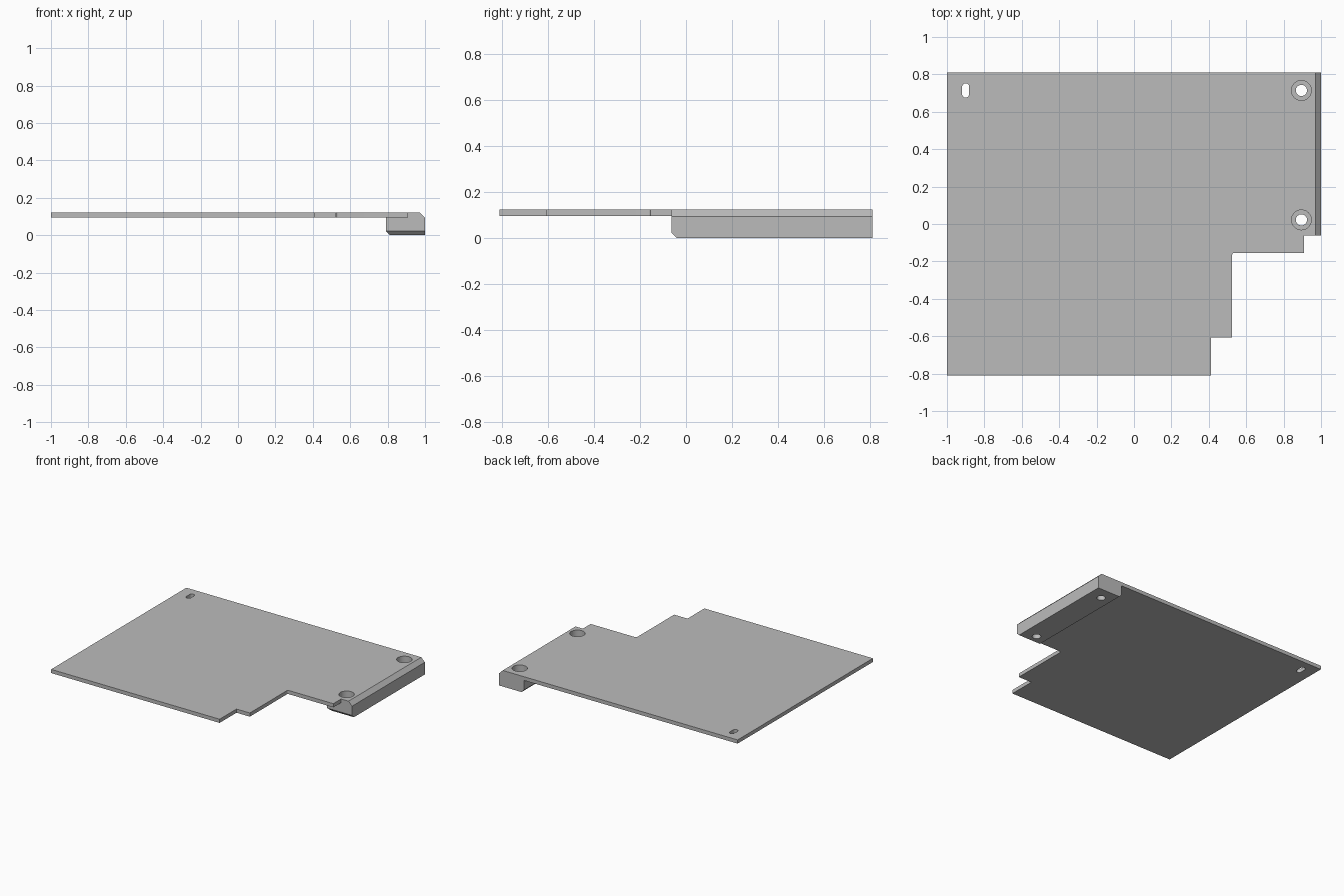
import bpy, bmesh, math
from mathutils import Vector

cube = bpy.data.objects.get("Cube")
if cube:
    bpy.data.objects.remove(cube, do_unlink=True)

TOP, UNDER = 0.122, 0.094      # plate top and underside
BACK, RAIL_FRONT = 0.81, -0.062

grey = bpy.data.materials.new("plain_grey")
grey.use_nodes = True
colour = (0.5, 0.5, 0.5, 1)
grey.diffuse_color = colour
grey.node_tree.nodes["Principled BSDF"].inputs["Base Color"].default_value = colour


def finish(bm, name):
    bmesh.ops.recalc_face_normals(bm, faces=bm.faces)
    mesh = bpy.data.meshes.new(name)
    bm.to_mesh(mesh)
    bm.free()
    mesh.materials.append(grey)
    obj = bpy.data.objects.new(name, mesh)
    bpy.context.collection.objects.link(obj)
    return obj


def prism(name, outline, z0, z1):
    """Extrude a flat outline from z0 up to z1."""
    bm = bmesh.new()
    face = bm.faces.new([bm.verts.new((x, y, z0)) for x, y in outline])
    up = bmesh.ops.extrude_face_region(bm, geom=[face])["geom"]
    bmesh.ops.translate(bm, vec=(0, 0, z1 - z0),
                        verts=[v for v in up if isinstance(v, bmesh.types.BMVert)])
    return finish(bm, name)


def arc(cx, cy, r, start, end, steps):
    angles = [math.radians(start + (end - start) * i / steps) for i in range(steps + 1)]
    return [(cx + r * math.cos(a), cy + r * math.sin(a)) for a in angles]


def chamfer(obj, point, normal):
    """Slice off everything beyond a plane and cap the cut."""
    bm = bmesh.new()
    bm.from_mesh(obj.data)
    cut = bmesh.ops.bisect_plane(bm, geom=bm.verts[:] + bm.edges[:] + bm.faces[:],
                                 plane_co=point, plane_no=Vector(normal).normalized(),
                                 clear_outer=True)["geom_cut"]
    bmesh.ops.holes_fill(bm, edges=[e for e in cut if isinstance(e, bmesh.types.BMEdge)])
    bmesh.ops.recalc_face_normals(bm, faces=bm.faces)
    bm.to_mesh(obj.data)
    bm.free()


def combine(target, tool, operation):
    mod = target.modifiers.new(operation.lower(), "BOOLEAN")
    mod.operation, mod.solver, mod.object = operation, "EXACT", tool
    bpy.context.view_layer.objects.active = target
    bpy.ops.object.modifier_apply(modifier=mod.name)
    bpy.data.objects.remove(tool, do_unlink=True)


# Stepped plate with one small inside fillet, reaching into the rail
outline = [(-1, -0.81), (0.413, -0.81), (0.413, -0.608), (0.525, -0.608)]
outline += arc(0.535, -0.165, 0.01, 180, 90, 6)
outline += [(0.908, -0.155), (0.908, BACK), (-1, BACK)]
plate = prism("mounting_plate", outline, UNDER, TOP)

# Edge rail, chamfered on its outer top, inner bottom and front bottom edges
rail = prism("edge_rail", [(0.79, RAIL_FRONT), (1, RAIL_FRONT), (1, BACK), (0.79, BACK)], 0, TOP)
chamfer(rail, (1, 0, TOP - 0.03), (1, 0, 1))
chamfer(rail, (0.79, 0, 0.022), (-1, 0, -1))
chamfer(rail, (0.9, RAIL_FRONT, 0.022), (0, -1, -1))
combine(plate, rail, "UNION")

# Counterbored screw holes through the rail
for y in (0.714, 0.022):
    for radius, floor in ((0.053, 0.04), (0.03, -0.1)):
        circle = arc(0.895, y, radius, 0, 360, 48)[:-1]
        combine(plate, prism("hole_cutter", circle, floor, 0.3), "DIFFERENCE")

# Rounded slot in the far corner
slot = arc(-0.9, 0.733, 0.019, 0, 180, 16) + arc(-0.9, 0.695, 0.019, 180, 360, 16)
combine(plate, prism("slot_cutter", slot, 0, 0.3), "DIFFERENCE")

# Smooth the bores, keep the flat faces crisp
bpy.ops.object.select_all(action="DESELECT")
plate.select_set(True)
bpy.context.view_layer.objects.active = plate
bpy.ops.object.shade_smooth_by_angle(angle=math.radians(30))
